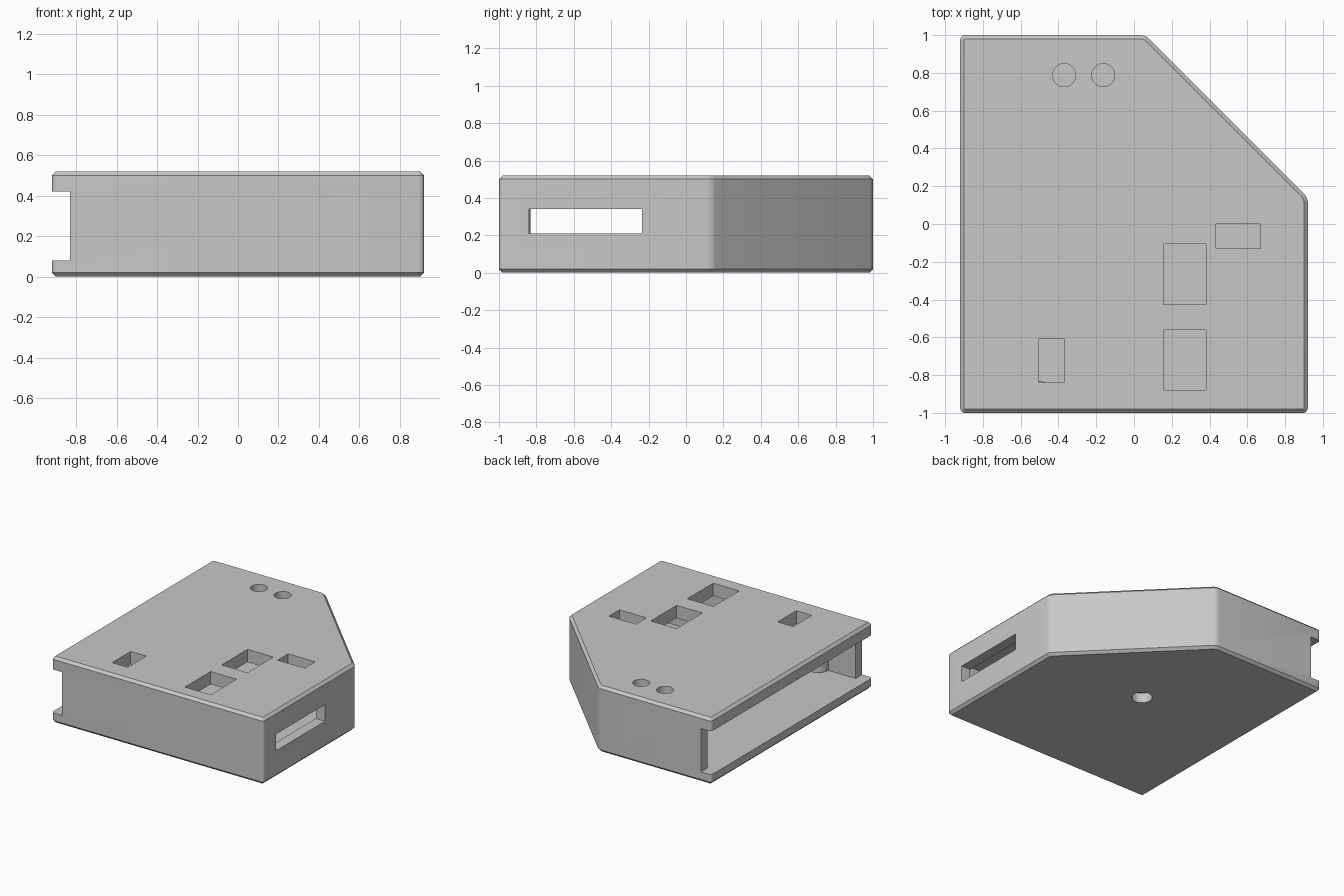
import bpy, bmesh, math
from mathutils import Matrix

old = bpy.data.objects.get("Cube")
if old:
    bpy.data.objects.remove(old, do_unlink=True)

grey = bpy.data.materials.new("plain_grey")
grey.use_nodes = True
grey.diffuse_color = (0.58, 0.58, 0.58, 1)
grey.node_tree.nodes["Principled BSDF"].inputs["Base Color"].default_value = (0.58, 0.58, 0.58, 1)

HX, HY, H = 0.92, 1.0, 0.52      # half width, half depth, height
WALL, FLOOR, ROOF = 0.08, 0.08, 0.42


def make_object(name, bm):
    bmesh.ops.recalc_face_normals(bm, faces=bm.faces)
    mesh = bpy.data.meshes.new(name)
    bm.to_mesh(mesh)
    bm.free()
    mesh.materials.append(grey)
    obj = bpy.data.objects.new(name, mesh)
    bpy.context.collection.objects.link(obj)
    return obj


def prism(outline, z0, z1):
    bm = bmesh.new()
    base = bm.faces.new([bm.verts.new((x, y, z0)) for x, y in outline])
    ext = bmesh.ops.extrude_face_region(bm, geom=[base])
    for v in ext["geom"]:
        if isinstance(v, bmesh.types.BMVert):
            v.co.z = z1
    return bm


def box(x0, x1, y0, y1, z0, z1):
    return prism([(x0, y0), (x1, y0), (x1, y1), (x0, y1)], z0, z1)


def cylinder(x, y, r, z0, z1):
    bm = bmesh.new()
    bmesh.ops.create_cone(bm, cap_ends=True, segments=40, radius1=r, radius2=r, depth=z1 - z0,
                          matrix=Matrix.Translation((x, y, (z0 + z1) / 2)))
    return bm


def cut(target, name, bm):
    cutter = make_object(name, bm)
    cutter.hide_render = True
    mod = target.modifiers.new(name, "BOOLEAN")
    mod.operation = "DIFFERENCE"
    mod.solver = "EXACT"
    mod.object = cutter
    bpy.context.view_layer.objects.active = target
    bpy.ops.object.modifier_apply(modifier=mod.name)
    bpy.data.objects.remove(cutter, do_unlink=True)


# Outer shell: clipped-corner outline, rounded uprights, chamfered rims
bm = prism([(-HX, -HY), (HX, -HY), (HX, 0.14), (0.06, HY), (-HX, HY)], 0, H)
bmesh.ops.recalc_face_normals(bm, faces=bm.faces)
uprights = [e for e in bm.edges if abs(e.verts[0].co.z - e.verts[1].co.z) > 0.1]
bmesh.ops.bevel(bm, geom=uprights, offset=0.025, segments=5, profile=0.5, affect="EDGES")
rims = [e for e in bm.edges if abs(e.verts[0].co.z - e.verts[1].co.z) < 0.001]
bmesh.ops.bevel(bm, geom=rims, offset=0.02, segments=1, affect="EDGES")
case = make_object("case", bm)

# Hollow interior, open through the side, plus the recessed channel there
ix, iy = HX - WALL, HY - WALL
slant = WALL * math.tan(math.pi / 8)
cavity = [(-1.1, -iy), (ix, -iy), (ix, 0.14 - slant), (0.06 - slant, iy), (-1.1, iy)]
cut(case, "cavity_cutter", prism(cavity, FLOOR, ROOF))
cut(case, "channel_cutter", box(-1.1, -0.83, -1.1, 1.1, FLOOR, ROOF))

# Rectangular windows in the roof
for x0, x1, y0, y1 in [(0.155, 0.38, -0.425, -0.105), (0.155, 0.38, -0.88, -0.56),
                       (0.435, 0.67, -0.13, 0), (-0.505, -0.37, -0.84, -0.61)]:
    cut(case, "window_cutter", box(x0, x1, y0, y1, ROOF - 0.05, H + 0.1))

# Round holes in the roof and the floor
for x in (-0.37, -0.163):
    cut(case, "round_cutter", cylinder(x, 0.788, 0.061, ROOF - 0.05, H + 0.1))
cut(case, "floor_hole_cutter", cylinder(0.01, 0.10, 0.075, -0.1, FLOOR + 0.05))

# Long slot in the side wall
cut(case, "slot_cutter", box(ix - 0.05, 1.1, -0.84, -0.235, 0.21, 0.34))

# Inner post against the front wall
post = make_object("inner_post", cylinder(-0.505, -0.92, 0.088, FLOOR - 0.01, ROOF))
# keep the post inside the wall thickness
cut(post, "post_trim", box(-1, 0, -1.2, -0.95, -0.1, H))

for obj in (case, post):
    bpy.ops.object.select_all(action="DESELECT")
    obj.select_set(True)
    bpy.context.view_layer.objects.active = obj
    bpy.ops.object.shade_smooth_by_angle(angle=math.radians(30))
